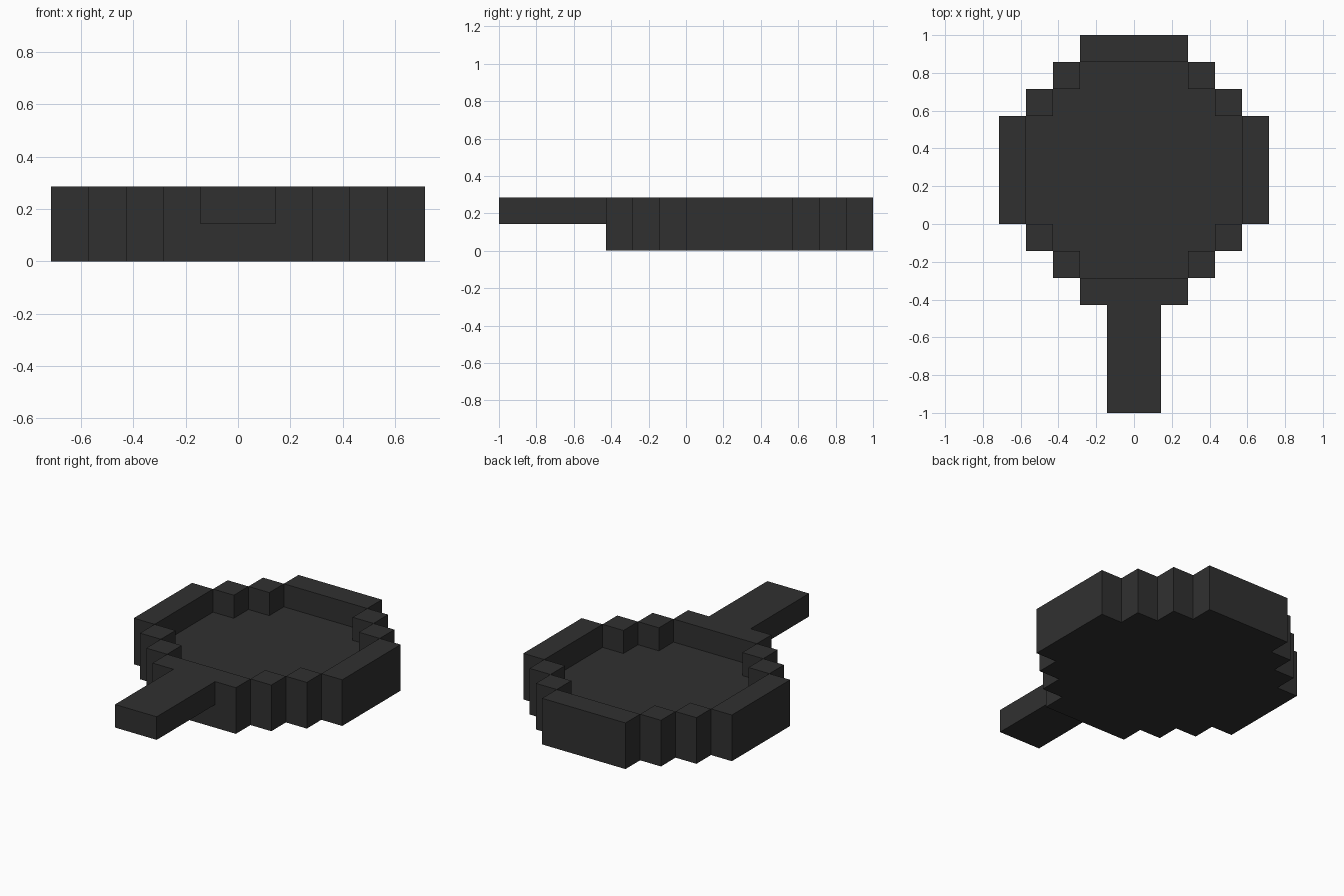
import bpy
import bmesh
from mathutils import Vector

cube = bpy.data.objects.get("Cube")
if cube:
    bpy.data.objects.remove(cube, do_unlink=True)

U = 1 / 7  # block size

# Dark cast iron
iron = bpy.data.materials.new("dark_iron")
iron.use_nodes = True
iron.diffuse_color = (0.03, 0.03, 0.03, 1)
bsdf = iron.node_tree.nodes["Principled BSDF"]
bsdf.inputs["Base Color"].default_value = (0.03, 0.03, 0.03, 1)
bsdf.inputs["Roughness"].default_value = 0.8


def row(half, y, z):
    """A row of blocks centred on x = 0."""
    return {(x, y, z) for x in range(-half, half)}


def build(name, cells, solid):
    """Skin a set of blocks, leaving out faces that touch any solid block."""
    bm = bmesh.new()
    verts = {}
    for cell in cells:
        for axis in range(3):
            for side in (0, 1):
                near = list(cell)
                near[axis] += 2 * side - 1
                if tuple(near) in solid:
                    continue
                loop = []
                steps = ((0, 0), (1, 0), (1, 1), (0, 1))
                for a, b in (steps if side else steps[::-1]):
                    p = list(cell)
                    p[axis] += side
                    p[(axis + 1) % 3] += a
                    p[(axis + 2) % 3] += b
                    key = tuple(p)
                    if key not in verts:
                        verts[key] = bm.verts.new(Vector(key) * U)
                    loop.append(verts[key])
                bm.faces.new(loop)
    # Merge the blocks into large flat faces
    bmesh.ops.dissolve_limit(bm, angle_limit=0.01, verts=bm.verts[:], edges=bm.edges[:])
    mesh = bpy.data.meshes.new(name)
    bm.to_mesh(mesh)
    bm.free()
    mesh.materials.append(iron)
    obj = bpy.data.objects.new(name, mesh)
    bpy.context.collection.objects.link(obj)
    return obj


# Pan: stepped round base with a one-block rim around a sunken floor
half_widths = [2, 3, 4, 5, 5, 5, 5, 4, 3, 2]
pan = set()
for i, half in enumerate(half_widths):
    y = i - 3
    pan |= row(half, y, 0)
    rim = row(half, y, 1)
    if 0 < i < len(half_widths) - 1:
        rim -= row(half - 1, y, 1)
    pan |= rim

# Handle: straight bar level with the rim
handle = set()
for y in range(-7, -3):
    handle |= row(1, y, 1)

build("pan_body", pan, pan | handle)
build("handle", handle, pan | handle)
